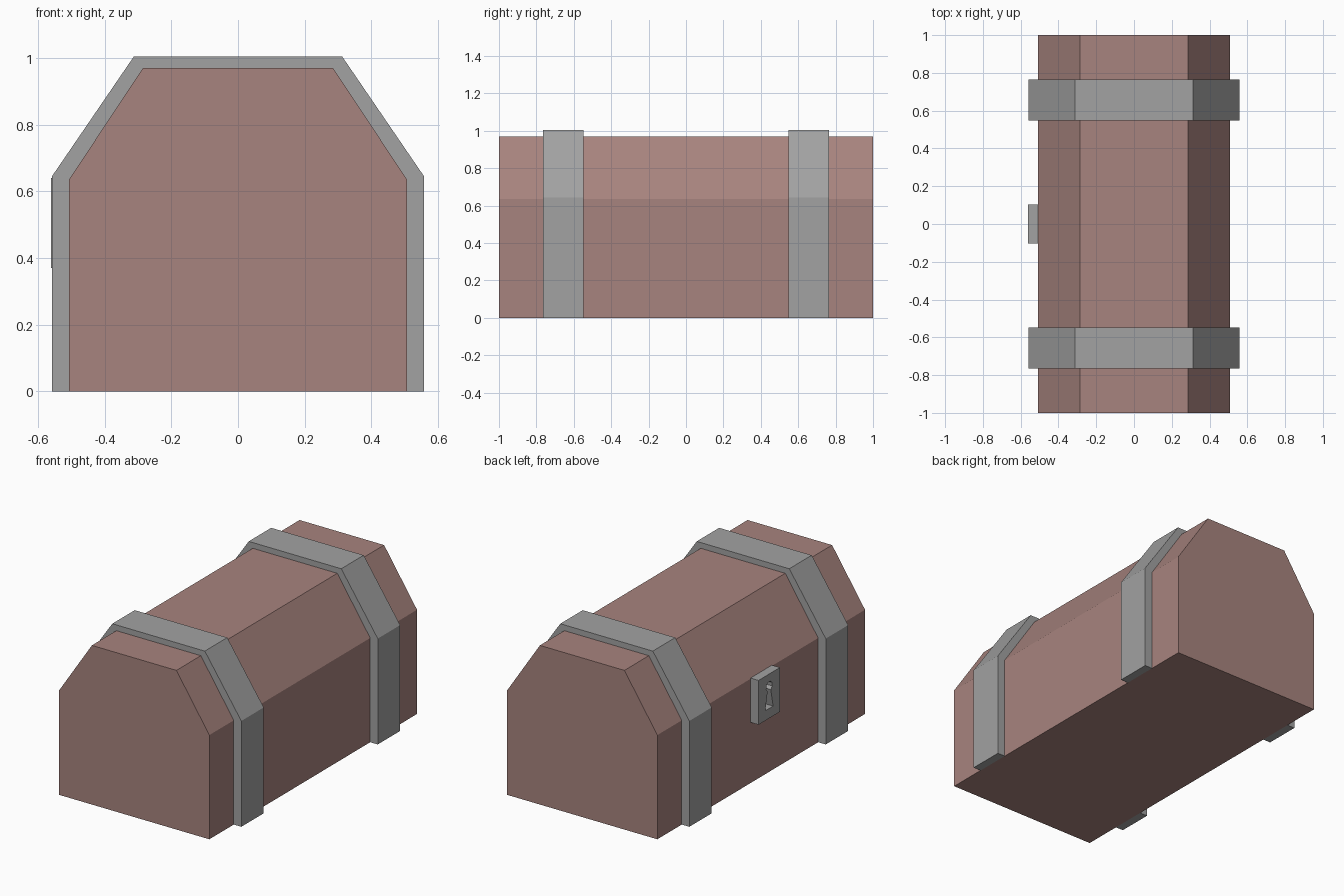
import bpy, bmesh, math
from mathutils import Vector

cube = bpy.data.objects.get("Cube")
if cube:
    bpy.data.objects.remove(cube, do_unlink=True)


def make_material(name, rgb):
    mat = bpy.data.materials.new(name)
    mat.use_nodes = True
    color = (*rgb, 1.0)
    mat.diffuse_color = color
    mat.node_tree.nodes["Principled BSDF"].inputs["Base Color"].default_value = color
    return mat


wood = make_material("reddish_wood", (0.39, 0.23, 0.21))
iron = make_material("grey_iron", (0.36, 0.36, 0.36))


def prism(name, loops, axis, start, end, mat):
    """Fill closed outlines (inner ones become holes) and extrude them along x or y."""
    bm = bmesh.new()
    for loop in loops:
        verts = [bm.verts.new((start, a, z) if axis == "x" else (a, start, z))
                 for a, z in loop]
        for i, v in enumerate(verts):
            bm.edges.new((verts[i - 1], v))
    bmesh.ops.triangle_fill(bm, edges=bm.edges[:], use_beauty=True)
    bmesh.ops.dissolve_limit(bm, angle_limit=0.01, verts=bm.verts[:], edges=bm.edges[:])
    ext = bmesh.ops.extrude_face_region(bm, geom=bm.faces[:])
    moved = [g for g in ext["geom"] if isinstance(g, bmesh.types.BMVert)]
    step = Vector((1, 0, 0) if axis == "x" else (0, 1, 0)) * (end - start)
    bmesh.ops.translate(bm, verts=moved, vec=step)
    bmesh.ops.recalc_face_normals(bm, faces=bm.faces[:])
    mesh = bpy.data.meshes.new(name)
    bm.to_mesh(mesh)
    bm.free()
    mesh.materials.append(mat)
    obj = bpy.data.objects.new(name, mesh)
    bpy.context.collection.objects.link(obj)
    return obj


def mirrored(half):
    """Complete a right-hand outline with its mirror image."""
    return half + [(-a, z) for a, z in reversed(half)]


# Chest body with its faceted lid
body = mirrored([(0.507, 0), (0.507, 0.635), (0.285, 0.97)])
prism("chest_body", [body], "y", -1.0, 1.0, wood)

# Two iron straps arching over the chest
strap = mirrored([(0.558, 0), (0.558, 0.645), (0.312, 1.005)])
for name, y in (("front_strap", -0.657), ("back_strap", 0.657)):
    prism(name, [strap + body[::-1]], "y", y - 0.108, y + 0.108, iron)

# Lock plate with a keyhole cut through it
plate = [(-0.103, 0.37), (0.103, 0.37), (0.103, 0.64), (-0.103, 0.64)]
keyhole = [(-0.038, 0.43), (0.038, 0.43)]
for i in range(8):
    angle = math.radians(-60 + i * 300 / 7)
    keyhole.append((0.03 * math.cos(angle), 0.565 + 0.03 * math.sin(angle)))
prism("lock_plate", [plate, keyhole], "x", -0.561, -0.507, iron)
